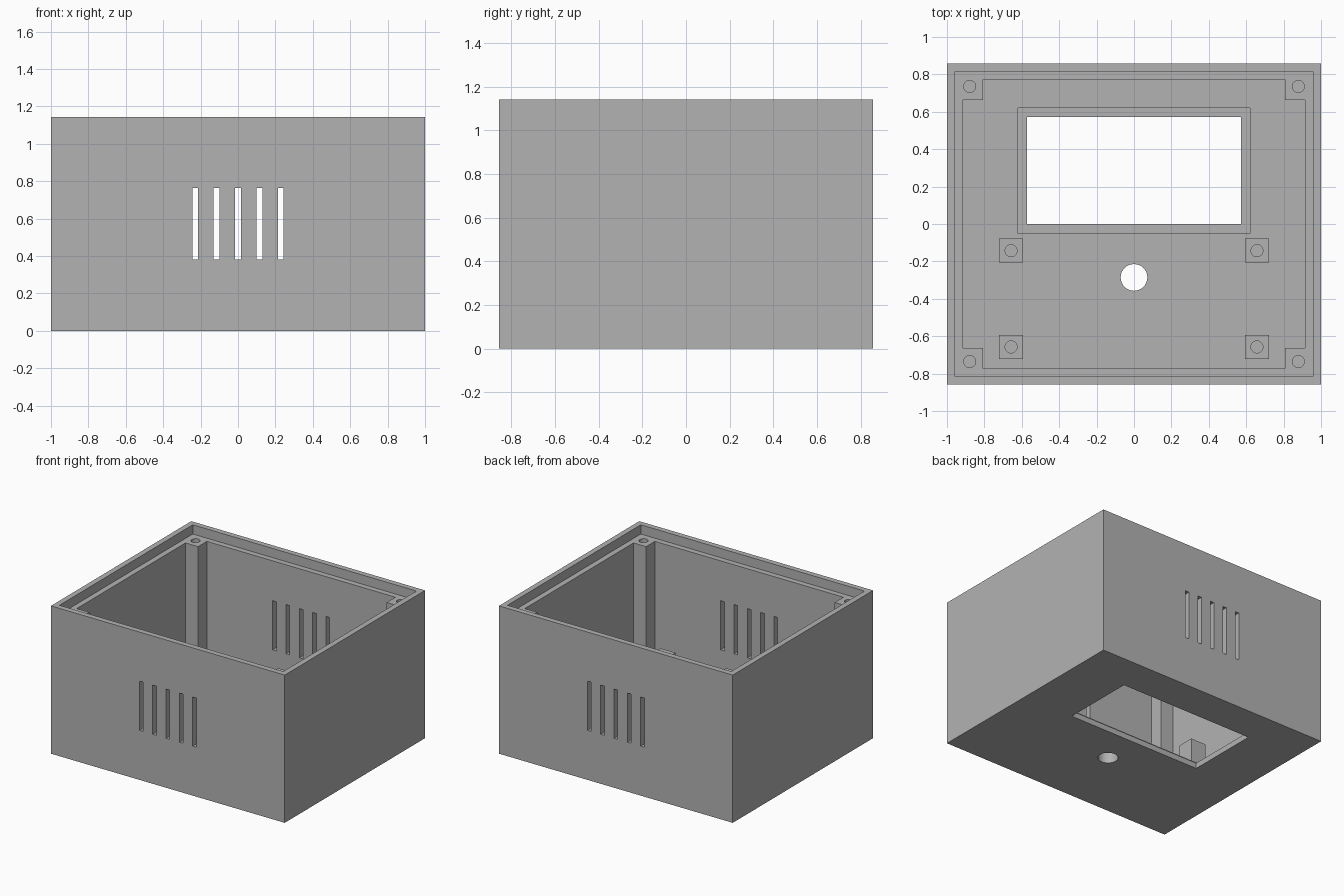
import bpy
import bmesh
import math
from mathutils import Matrix, Vector

old = bpy.data.objects.get("Cube")
if old:
    bpy.data.objects.remove(old, do_unlink=True)

MM = 1 / 70                      # working unit: the box is 140 x 120 x 80
W, D, H = 70, 60, 80             # half width, half depth, height
WALL, LIP, LEDGE = 6, 3, 5       # wall and floor thickness, rim width, rim depth
OVER = H + 5                     # cutters reach past the top

grey = bpy.data.materials.new("matte_grey")
grey.use_nodes = True
colour = (0.45, 0.45, 0.45, 1)
grey.diffuse_color = colour
grey.node_tree.nodes["Principled BSDF"].inputs["Base Color"].default_value = colour


def finish(name, bm):
    bmesh.ops.recalc_face_normals(bm, faces=bm.faces)
    mesh = bpy.data.meshes.new(name)
    bm.to_mesh(mesh)
    bm.free()
    mesh.materials.append(grey)
    obj = bpy.data.objects.new(name, mesh)
    bpy.context.collection.objects.link(obj)
    return obj


def prism(name, outline, z0, z1):
    """Extrude a flat outline between two heights."""
    bm = bmesh.new()
    face = bm.faces.new([bm.verts.new((x * MM, y * MM, z0 * MM)) for x, y in outline])
    top = bmesh.ops.extrude_face_region(bm, geom=[face])["geom"]
    moved = [v for v in top if isinstance(v, bmesh.types.BMVert)]
    bmesh.ops.translate(bm, verts=moved, vec=Vector((0, 0, (z1 - z0) * MM)))
    return finish(name, bm)


def block(name, x0, x1, y0, y1, z0, z1):
    return prism(name, [(x0, y0), (x1, y0), (x1, y1), (x0, y1)], z0, z1)


def cylinder(name, x, y, r, z0, z1):
    bm = bmesh.new()
    place = Matrix.Translation(Vector((x, y, (z0 + z1) / 2)) * MM)
    bmesh.ops.create_cone(bm, cap_ends=True, segments=32, radius1=r * MM,
                          radius2=r * MM, depth=(z1 - z0) * MM, matrix=place)
    return finish(name, bm)


def cut(target, cutter):
    """Subtract the cutter, bake the result and remove the cutter."""
    cutter.hide_render = True
    mod = target.modifiers.new("cut", 'BOOLEAN')
    mod.operation, mod.solver, mod.object = 'DIFFERENCE', 'EXACT', cutter
    graph = bpy.context.evaluated_depsgraph_get()
    baked = bpy.data.meshes.new_from_object(target.evaluated_get(graph))
    target.modifiers.clear()
    target.data = baked
    bpy.data.objects.remove(cutter, do_unlink=True)


def smooth(obj):
    bpy.ops.object.select_all(action='DESELECT')
    obj.select_set(True)
    bpy.context.view_layer.objects.active = obj
    bpy.ops.object.shade_smooth_by_angle(angle=math.radians(30))


# Outer shell
case = block("case_shell", -W, W, -D, D, 0, H)

# Main cavity, notched so that screw columns stay in the corners
ix, iy, notch = W - WALL, D - WALL, 7.5
nx, ny = ix - notch, iy - notch
outline = []
for sx, sy in ((1, 1), (-1, 1), (-1, -1), (1, -1)):
    corner = [(sx * ix, sy * ny), (sx * nx, sy * ny), (sx * nx, sy * iy)]
    outline += corner if sx * sy > 0 else corner[::-1]
cut(case, prism("cavity", outline, WALL, OVER))

# Stepped rim for a lid
cut(case, block("rim_step", LIP - W, W - LIP, LIP - D, D - LIP, H - LEDGE, OVER))

# Screen window with a wider seat on the inside of the floor
cut(case, block("screen_window", -40, 40, 0, 40, -5, 15))
cut(case, block("screen_seat", -43.5, 43.5, -3.5, 43.5, 3, 15))

# Round button hole
cut(case, cylinder("button_hole", 0, -20, 5, -5, 15))

# Ventilation slots through the front and back walls
for i in range(-2, 3):
    cut(case, block("vent_slot", 8 * i - 1.1, 8 * i + 1.1, -D - 5, D + 5, 26.8, 53.4))

# Lid screw holes in the corner columns
for sx in (-1, 1):
    for sy in (-1, 1):
        cut(case, cylinder("lid_screw_hole", sx * 61.5, sy * 51.5, 2.25, H - 25, OVER))
smooth(case)

# Square standoffs with screw holes
for side, x in (("right", -46), ("left", 46)):
    for row, y in (("front", -46), ("middle", -10)):
        post = block(f"standoff_{row}_{side}", x - 4.5, x + 4.5, y - 4.5, y + 4.5, WALL - 0.5, 20)
        cut(post, cylinder("standoff_hole", x, y, 2.25, WALL + 0.5, 25))
        smooth(post)
